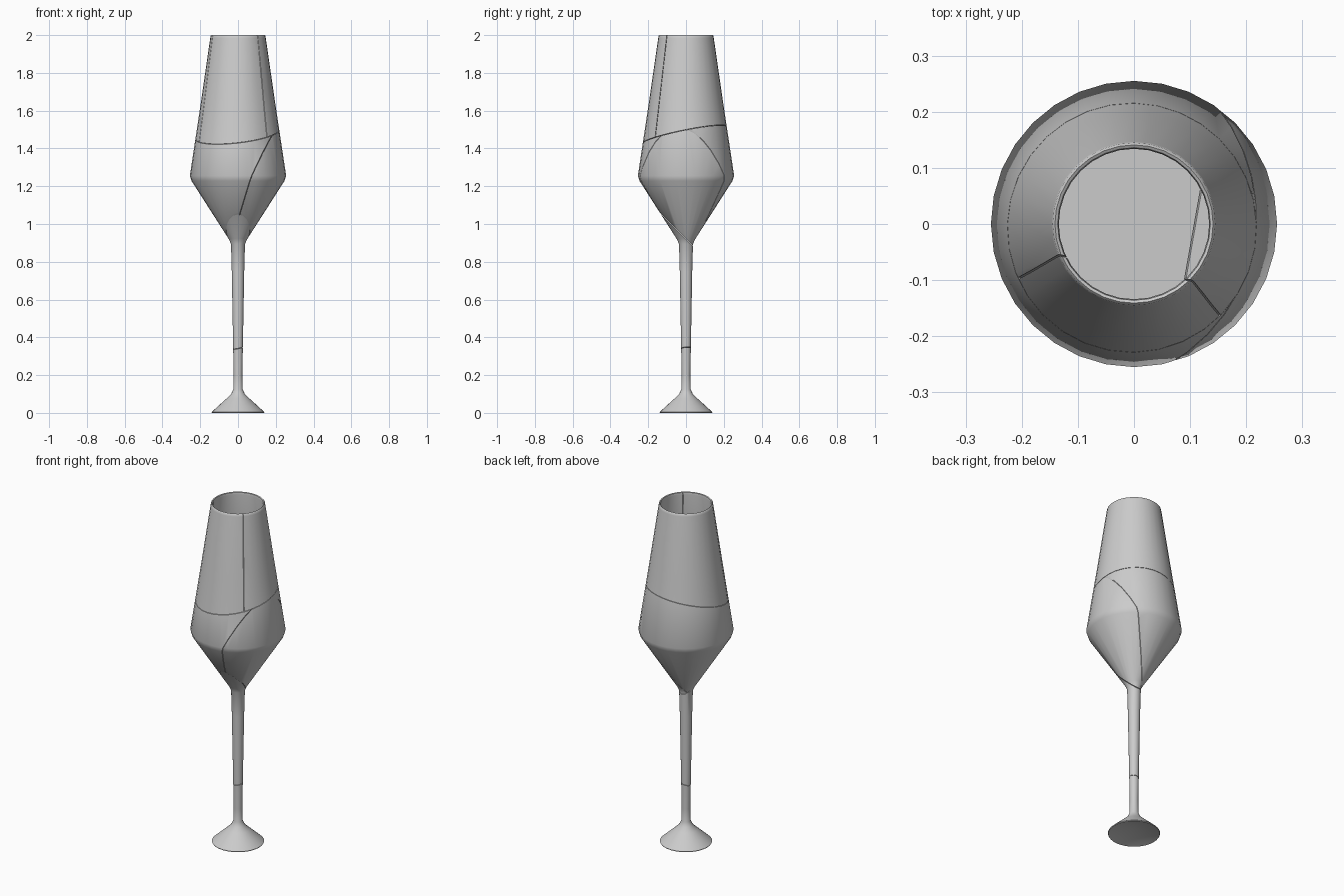
import bpy, bmesh, math
from mathutils import Vector

if "Cube" in bpy.data.objects:
    bpy.data.objects.remove(bpy.data.objects["Cube"])

SIDES = 32
GAP = 0.0012

# Closed half-profile (radius, height): underside, foot, stem, bowl, rim, inside wall, floor
PROFILE = [(0, 0.035), (0.138, 0), (0.14, 0.004), (0.105, 0.036), (0.062, 0.075),
           (0.036, 0.1), (0.025, 0.125), (0.023, 0.2), (0.027, 0.42), (0.033, 0.75),
           (0.037, 0.895), (0.05, 0.922), (0.246, 1.228), (0.255, 1.255), (0.2, 1.62),
           (0.147, 1.985), (0.145, 1.996), (0.141, 2.0), (0.136, 1.997), (0.134, 1.985),
           (0.187, 1.62), (0.239, 1.265), (0.234, 1.238), (0, 1.238)]


def lathe(profile):
    bm = bmesh.new()
    verts = [bm.verts.new((r, 0, z)) for r, z in profile]
    edges = [bm.edges.new(p) for p in zip(verts, verts[1:])]
    bmesh.ops.spin(bm, geom=verts + edges, cent=(0, 0, 0), axis=(0, 0, 1),
                   angle=math.tau, steps=SIDES, use_duplicate=False)
    bmesh.ops.remove_doubles(bm, verts=bm.verts, dist=1e-5)
    bmesh.ops.recalc_face_normals(bm, faces=bm.faces)
    return bm


def half(bm, point, normal):
    """Copy of bm keeping the side behind the plane, with the break capped."""
    piece = bm.copy()
    n = Vector(normal).normalized()
    cut = bmesh.ops.bisect_plane(piece, geom=piece.verts[:] + piece.edges[:] + piece.faces[:],
                                 dist=1e-6, plane_co=Vector(point) - n * GAP,
                                 plane_no=n, clear_outer=True)
    edges = [e for e in cut["geom_cut"] if isinstance(e, bmesh.types.BMEdge)]
    bmesh.ops.triangle_fill(piece, use_beauty=True, use_dissolve=False, edges=edges, normal=n)
    bmesh.ops.recalc_face_normals(piece, faces=piece.faces)
    return piece


def split(bm, point, normal):
    return half(bm, point, normal), half(bm, point, [-c for c in normal])


def finish(name, bm):
    mesh = bpy.data.meshes.new(name)
    bm.to_mesh(mesh)
    ob = bpy.data.objects.new(name, mesh)
    bpy.context.collection.objects.link(ob)
    bpy.ops.object.select_all(action='DESELECT')
    ob.select_set(True)
    bpy.context.view_layer.objects.active = ob
    bpy.ops.object.shade_smooth_by_angle(angle=math.radians(35))


glass = lathe(PROFILE)

# Break round the bowl, then the upper wall into front and back
lower, upper = split(glass, (0, 0, 1.475), (-0.11, -0.2, 1))
wall_front, wall_back = split(upper, (0, -0.081, 2.0), (0.188, 0.982, -0.0953))

# Slanted break at the bowl base, right-hand bowl shard, and stem break
stem, bowl = split(lower, (0, 0, 0.92), (0, 1, 1))
bowl_left, bowl_right = split(bowl, (0.1137, 0, 1.25), (0.985, -0.175, -0.403))
foot, stem_upper = split(stem, (0, 0, 0.343), (-0.2, -0.1, 1))

for name, bm in {"wall_front_shard": wall_front, "wall_back_shard": wall_back,
                 "bowl_left_shard": bowl_left, "bowl_right_shard": bowl_right,
                 "stem_upper": stem_upper, "foot": foot}.items():
    finish(name, bm)
